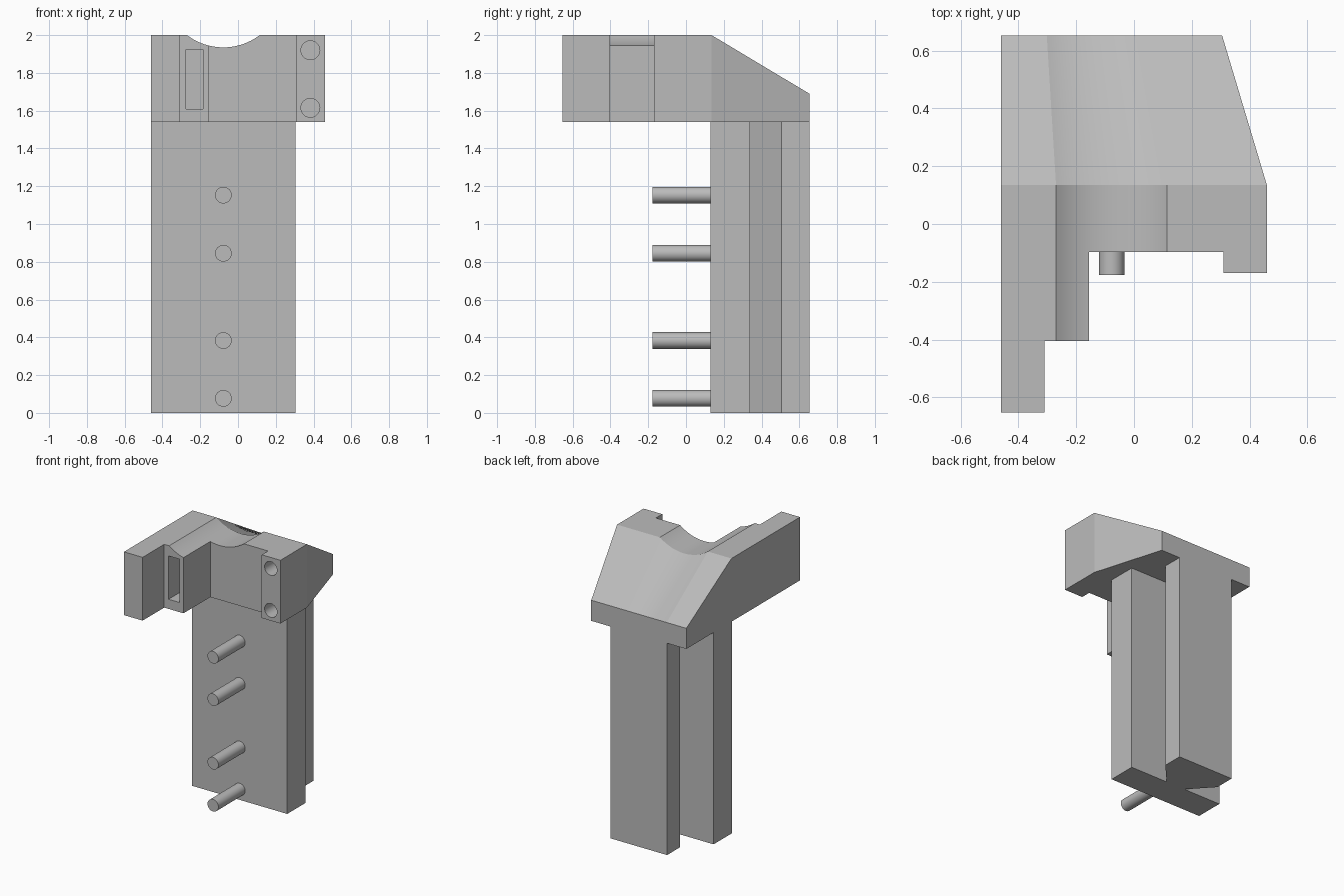
import bpy, bmesh, math
from mathutils import Matrix

if "Cube" in bpy.data.objects:
    bpy.data.objects.remove(bpy.data.objects["Cube"], do_unlink=True)

GREY = (0.5, 0.5, 0.5, 1.0)
grey = bpy.data.materials.new("plain grey")
grey.use_nodes = True
grey.diffuse_color = GREY
grey.node_tree.nodes["Principled BSDF"].inputs["Base Color"].default_value = GREY


def loft(name, rings):
    """Closed solid through matching rings of points."""
    bm = bmesh.new()
    loops = [[bm.verts.new(p) for p in ring] for ring in rings]
    for a, b in zip(loops, loops[1:]):
        for i in range(len(a)):
            j = (i + 1) % len(a)
            bm.faces.new((a[i], a[j], b[j], b[i]))
    bm.faces.new(loops[0])
    bm.faces.new(loops[-1])
    return finish(name, bm)


def finish(name, bm):
    bmesh.ops.recalc_face_normals(bm, faces=bm.faces)
    mesh = bpy.data.meshes.new(name)
    bm.to_mesh(mesh)
    bm.free()
    mesh.materials.append(grey)
    obj = bpy.data.objects.new(name, mesh)
    bpy.context.collection.objects.link(obj)
    return obj


def box(name, x0, x1, y0, y1, z0, z1):
    corners = [(x0, y0), (x1, y0), (x1, y1), (x0, y1)]
    return loft(name, [[(x, y, z) for x, y in corners] for z in (z0, z1)])


def rod(name, x, z, radius, y0, y1):
    bm = bmesh.new()
    place = Matrix.Translation((x, (y0 + y1) / 2, z)) @ Matrix.Rotation(math.pi / 2, 4, "X")
    bmesh.ops.create_cone(bm, cap_ends=True, segments=32, radius1=radius,
                          radius2=radius, depth=y1 - y0, matrix=place)
    return finish(name, bm)


def cut(obj, cutter):
    cutter.hide_render = True
    mod = obj.modifiers.new("cut", "BOOLEAN")
    mod.operation, mod.solver, mod.object = "DIFFERENCE", "EXACT", cutter
    bpy.context.view_layer.objects.active = obj
    bpy.ops.object.modifier_apply(modifier=mod.name)
    bpy.data.objects.remove(cutter, do_unlink=True)


def smooth(obj):
    bpy.ops.object.select_all(action="DESELECT")
    obj.select_set(True)
    bpy.context.view_layer.objects.active = obj
    bpy.ops.object.shade_smooth_by_angle(angle=math.radians(15))


# Main extents
LEFT, RIGHT, MID = -0.46, 0.46, -0.0775
FRONT, BEND, BACK = -0.653, 0.135, 0.653
BASE, RAMP_END, TOP = 1.54, 1.69, 2.0

# Head: grooved section, straight to the bend, then fading into a narrower back edge
radius, half = 0.3175, 0.1925
spread = math.asin(half / radius)
axis_z = TOP + radius * math.cos(spread)
steps = 24
groove = []
for i in range(steps + 1):
    a = spread * (2 * i / steps - 1)
    groove.append((MID + radius * math.sin(a), axis_z - radius * math.cos(a)))
section = [(LEFT, BASE), (LEFT, TOP)] + groove + [(RIGHT, TOP), (RIGHT, BASE)]
taper = (0.305 - LEFT) / (RIGHT - LEFT)
back_ring = [(LEFT + (x - LEFT) * taper, BACK, BASE if z == BASE else RAMP_END)
             for x, z in section]
head = loft("head", [[(x, y, z) for x, z in section] for y in (FRONT, BEND)] + [back_ring])

# Stepped front of the head
for x0, x1, y in ((-0.31, -0.155, -0.405), (-0.155, 0.31, -0.097), (0.31, 0.6, -0.17)):
    cut(head, box("step_cutter", x0, x1, -0.9, y, 1.4, 2.2))

# Slot and round sockets in the front faces
cut(head, box("slot_cutter", -0.275, -0.185, -0.5, -0.25, 1.61, 1.925))
for z in (1.615, 1.92):
    cut(head, rod("socket_cutter", 0.383, z, 0.05, -0.3, 0.0))
smooth(head)

# Stem: front plate with a dovetail rail behind it
half_outline = [(0.3825, 0.13), (0.3825, 0.34), (0.0775, 0.34), (0.2275, 0.505), (0.2275, BACK)]
outline = [(MID + x, y) for x, y in half_outline]
outline += [(MID - x, y) for x, y in reversed(half_outline)]
loft("stem", [[(x, y, z) for x, y in outline] for z in (0.0, BASE)])

# Pins on the front of the stem
for n, z in enumerate((0.077, 0.383, 0.845, 1.153), 1):
    smooth(rod(f"pin_{n}", MID, z, 0.044, -0.177, 0.14))
